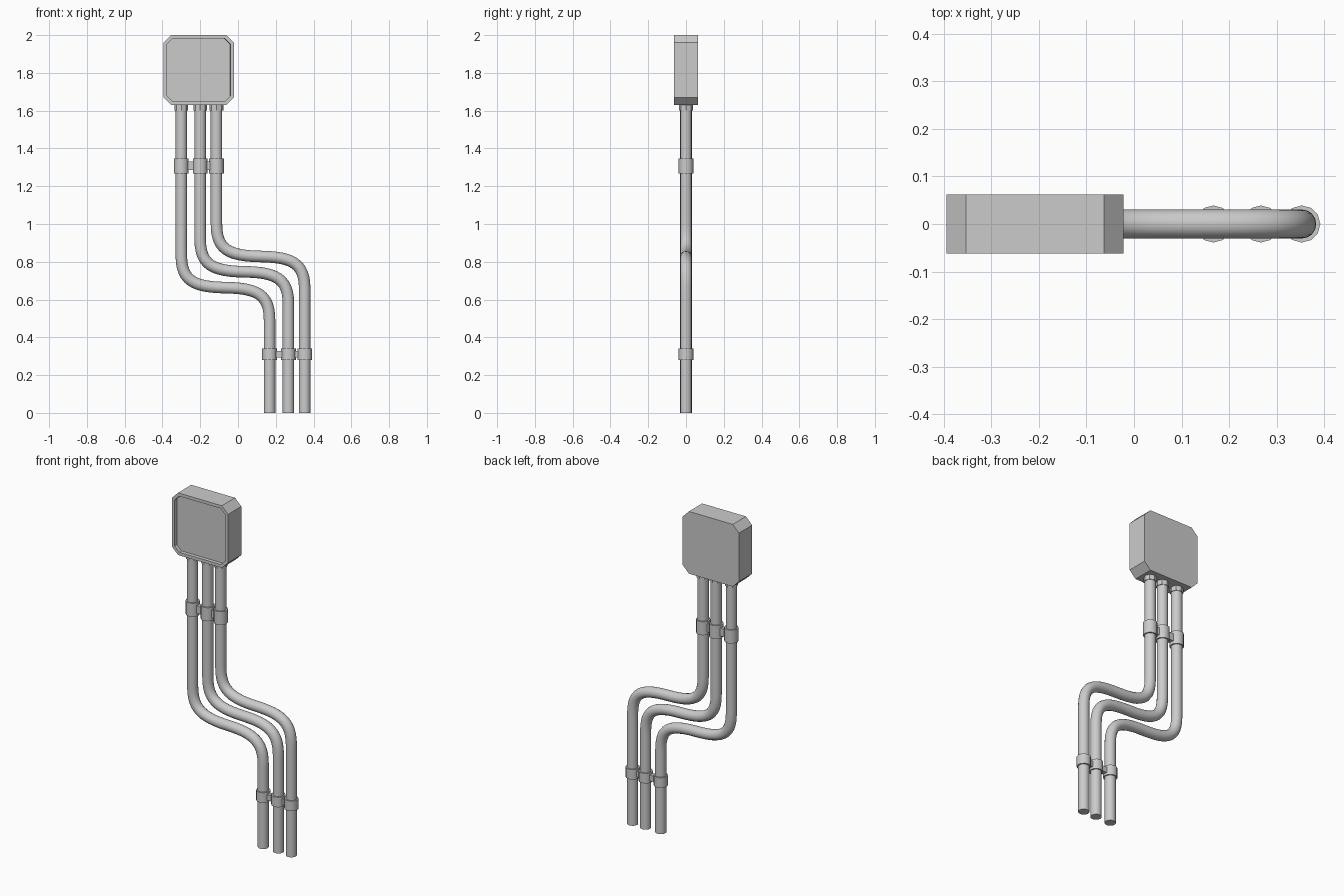
import bpy, bmesh, math

if "Cube" in bpy.data.objects:
    bpy.data.objects.remove(bpy.data.objects["Cube"])

BOX_X, BOX_Z, HALF, DEPTH, CUT = -0.208, 1.815, 0.186, 0.0625, 0.041
# Per pipe: top x and height offset of the bend
PIPES = [("left", -0.30, 0.0), ("middle", -0.20, 0.084), ("right", -0.114, 0.165)]
SHIFT = 0.467  # sideways jog from top run to bottom run


def finish(name, bm):
    bmesh.ops.recalc_face_normals(bm, faces=bm.faces[:])
    mesh = bpy.data.meshes.new(name)
    bm.to_mesh(mesh)
    bm.free()
    ob = bpy.data.objects.new(name, mesh)
    bpy.context.collection.objects.link(ob)
    return ob


def cylinder(name, x, z0, z1, radius, sides, smooth):
    bpy.ops.mesh.primitive_cylinder_add(vertices=sides, radius=radius, depth=z1 - z0,
                                        location=(x, 0, (z0 + z1) / 2))
    ob = bpy.context.object
    ob.name = name
    if smooth:
        bpy.ops.object.shade_smooth_by_angle(angle=math.radians(40))
    return ob


def bar(name, x0, x1, z, height, depth):
    bpy.ops.mesh.primitive_cube_add(size=1, location=((x0 + x1) / 2, 0, z))
    ob = bpy.context.object
    ob.name = name
    ob.scale = (x1 - x0, depth, height)


def junction_box():
    # Chamfered square profile, extruded backwards, with a recessed front panel
    a, b = HALF, HALF - CUT
    profile = [(-b, -a), (b, -a), (a, -b), (a, b), (b, a), (-b, a), (-a, b), (-a, -b)]
    bm = bmesh.new()
    front = bm.faces.new([bm.verts.new((BOX_X + x, -DEPTH, BOX_Z + z)) for x, z in profile])
    back = bmesh.ops.extrude_face_region(bm, geom=[front], use_keep_orig=True)["geom"]
    bmesh.ops.translate(bm, vec=(0, 2 * DEPTH, 0),
                        verts=[g for g in back if isinstance(g, bmesh.types.BMVert)])
    bmesh.ops.recalc_face_normals(bm, faces=bm.faces[:])
    front = min(bm.faces, key=lambda f: f.calc_center_median().y)
    bmesh.ops.inset_region(bm, faces=[front], thickness=0.02)
    # A second, tiny inset is pushed in to form the recess walls
    bmesh.ops.inset_region(bm, faces=[front], thickness=0.001)
    bmesh.ops.translate(bm, vec=(0, 0.02, 0), verts=front.verts[:])
    finish("junction_box", bm)


def pipe(name, x, dz):
    # S-bend path: (point, handle before, handle after) in x, z
    mid, end, zm = x + SHIFT / 2, x + SHIFT, 0.663 + dz
    path = [
        ((x, 1.64), (x, 1.66), (x, 1.5)),
        ((x, 0.835 + dz), (x, 1.0 + dz), (x, 0.70 + dz)),
        ((mid, zm), (mid - 0.17, zm + 0.003), (mid + 0.17, zm - 0.003)),
        ((end, 0.491 + dz), (end, 0.626 + dz), (end, 0.4 + dz)),
        ((end, 0), (end, 0.1), (end, -0.1)),
    ]
    curve = bpy.data.curves.new(name, "CURVE")
    curve.dimensions = "3D"
    curve.bevel_depth = 0.0305
    curve.bevel_resolution = 6
    curve.resolution_u = 12
    curve.use_fill_caps = True
    spline = curve.splines.new("BEZIER")
    spline.bezier_points.add(len(path) - 1)
    for p, (co, left, right) in zip(spline.bezier_points, path):
        p.handle_left_type = p.handle_right_type = "FREE"
        p.co = (co[0], 0, co[1])
        p.handle_left = (left[0], 0, left[1])
        p.handle_right = (right[0], 0, right[1])
    ob = bpy.data.objects.new(name, curve)
    bpy.context.collection.objects.link(ob)
    bpy.ops.object.select_all(action="DESELECT")
    ob.select_set(True)
    bpy.context.view_layer.objects.active = ob
    bpy.ops.object.convert(target="MESH")
    bpy.ops.object.shade_smooth_by_angle(angle=math.radians(40))


junction_box()

# Pipes with threaded collars under the box and clamp rings on both runs
for label, x, dz in PIPES:
    pipe(label + "_pipe", x, dz)
    cylinder(label + "_collar", x, 1.60, 1.635, 0.036, 8, False)
    cylinder(label + "_upper_clamp", x, 1.268, 1.348, 0.039, 12, True)
    cylinder(label + "_lower_clamp", x + SHIFT, 0.28, 0.34, 0.039, 12, True)

# Bars joining neighbouring clamps
for (la, xa, _), (lb, xb, _) in zip(PIPES, PIPES[1:]):
    bar(f"{la}_{lb}_upper_bar", xa + 0.03, xb - 0.03, 1.308, 0.045, 0.03)
    bar(f"{la}_{lb}_lower_bar", xa + SHIFT + 0.03, xb + SHIFT - 0.03, 0.31, 0.034, 0.03)
